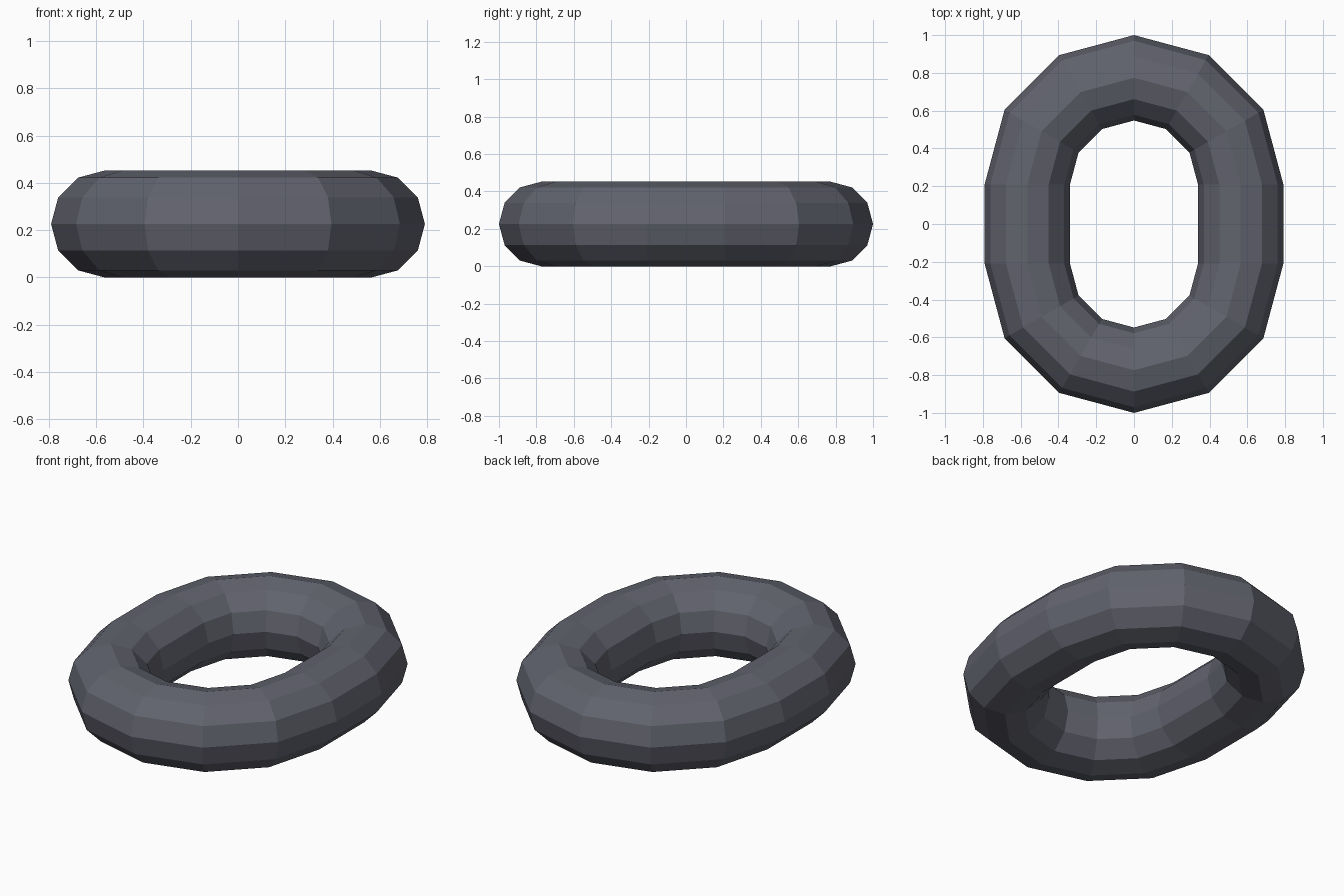
import bpy, bmesh
from math import sin, cos, pi

if "Cube" in bpy.data.objects:
    bpy.data.objects.remove(bpy.data.objects["Cube"])

SEGS = 12       # sides of the tube and of one full turn of the ring
R = 0.565       # radius of the bends
r = 0.226       # radius of the tube
SHIFT = 0.209   # half length of the straight sides

# Path stations: two half circles pulled apart along y
stations = [(pi * i / 6, SHIFT) for i in range(7)]
stations += [(pi + pi * i / 6, -SHIFT) for i in range(7)]

# Sweep the tube section round the closed path
bm = bmesh.new()
rings = []
for a, dy in stations:
    ring = []
    for k in range(SEGS):
        t = 2 * pi * k / SEGS
        d = R + r * cos(t)
        ring.append(bm.verts.new((d * cos(a), d * sin(a) + dy, r + r * sin(t))))
    rings.append(ring)
for i, ring in enumerate(rings):
    nxt = rings[(i + 1) % len(rings)]
    for k in range(SEGS):
        j = (k + 1) % SEGS
        bm.faces.new((ring[k], nxt[k], nxt[j], ring[j]))
bmesh.ops.recalc_face_normals(bm, faces=bm.faces)

mesh = bpy.data.meshes.new("chain_link")
bm.to_mesh(mesh)
bm.free()
link = bpy.data.objects.new("chain_link", mesh)
bpy.context.collection.objects.link(link)

# Dark steel
steel = bpy.data.materials.new("dark_steel")
steel.diffuse_color = (0.12, 0.125, 0.155, 1)
steel.use_nodes = True
steel.node_tree.nodes["Principled BSDF"].inputs["Base Color"].default_value = steel.diffuse_color
mesh.materials.append(steel)
